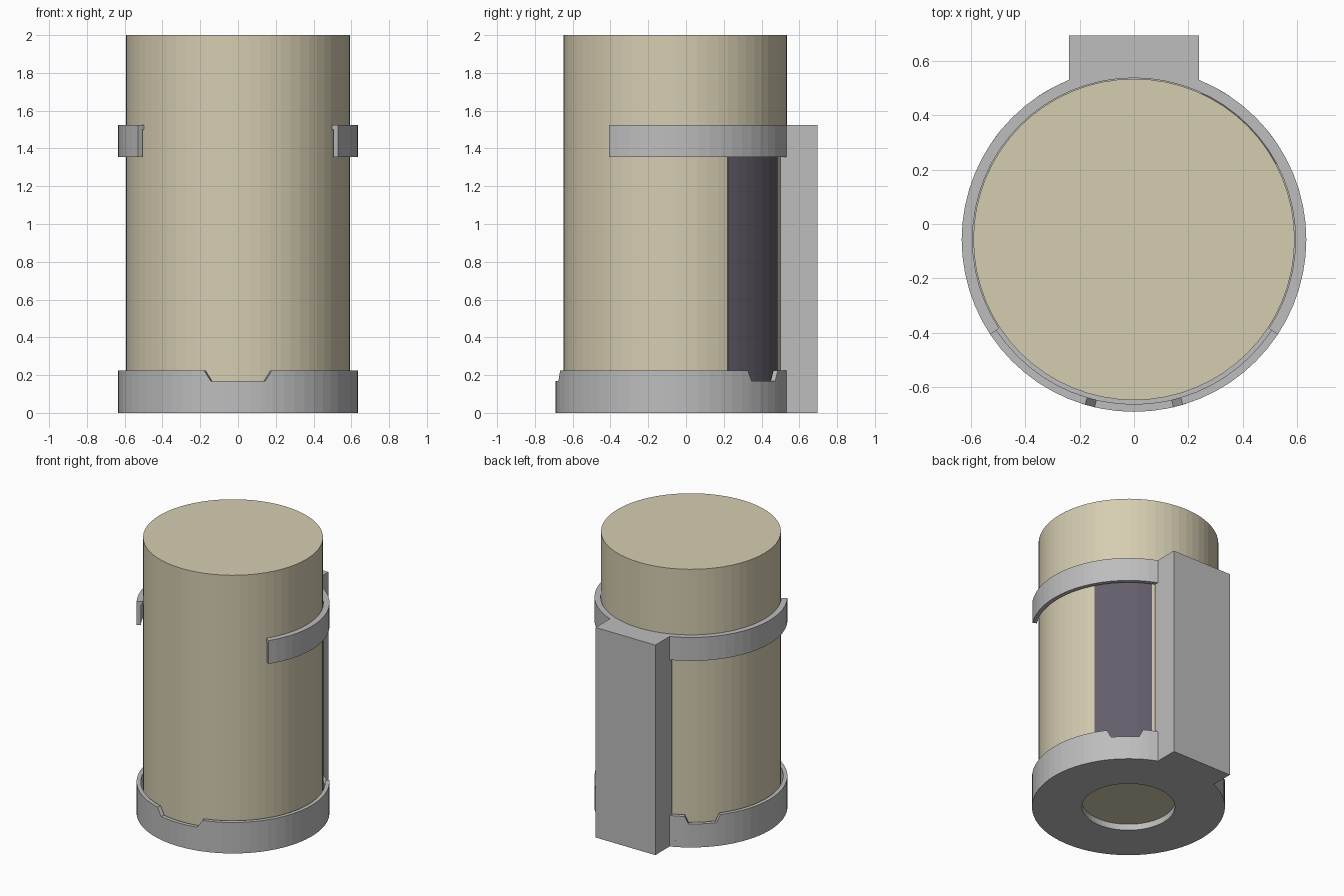
import bpy, bmesh
from math import sin, cos, acos, radians, degrees

if "Cube" in bpy.data.objects:
    bpy.data.objects.remove(bpy.data.objects["Cube"])

CY = -0.057            # y of the common cylinder axis
R_BODY, R_IN, R_OUT = 0.592, 0.607, 0.635
BASE_TOP, NOTCH_Z, FLOOR = 0.225, 0.17, 0.045
RING_Z0, RING_Z1 = 1.355, 1.525
BLOCK_X, BLOCK_Y = 0.24, 0.695
STEP = 360 / 64


def material(name, rgb):
    m = bpy.data.materials.new(name)
    m.diffuse_color = (*rgb, 1)
    m.use_nodes = True
    m.node_tree.nodes["Principled BSDF"].inputs["Base Color"].default_value = m.diffuse_color
    return m


CREAM = material("cream", (0.67, 0.61, 0.44))
GREY = material("light grey", (0.51, 0.51, 0.51))
DARK = material("dark violet grey", (0.125, 0.112, 0.145))


def finish(name, bm, mat):
    bmesh.ops.recalc_face_normals(bm, faces=bm.faces)
    me = bpy.data.meshes.new(name)
    bm.to_mesh(me)
    bm.free()
    me.materials.append(mat)
    ob = bpy.data.objects.new(name, me)
    bpy.context.collection.objects.link(ob)
    return ob


def polar(r, a):
    return r * cos(radians(a)), CY + r * sin(radians(a))


def angles(a0, a1, extra=()):
    """Facet angles between two ends, keeping exact ends and extra stops."""
    stops = [k * STEP for k in range(-64, 129)]
    inner = [s for s in stops if a0 + 0.5 < s < a1 - 0.5
             and all(abs(s - e) > 0.5 for e in extra)]
    return sorted([a0, a1, *inner, *extra])


def band(name, angs, r0, r1, z0, top, mat, closed=False):
    """Curved wall of rectangular section; top(angle) gives its upper edge."""
    bm = bmesh.new()
    rows = []
    for a in angs:
        (x0, y0), (x1, y1), t = polar(r0, a), polar(r1, a), top(a)
        rows.append([bm.verts.new(p) for p in
                     ((x0, y0, z0), (x1, y1, z0), (x1, y1, t), (x0, y0, t))])
    pairs = list(zip(rows, rows[1:]))
    if closed:
        pairs.append((rows[-1], rows[0]))
    for p, q in pairs:
        for i in range(4):
            j = (i + 1) % 4
            bm.faces.new((p[i], p[j], q[j], q[i]))
    if not closed:
        bm.faces.new(rows[0])
        bm.faces.new(rows[-1])
    return finish(name, bm, mat)


def prism(name, outline, z0, z1, mat):
    bm = bmesh.new()
    face = bm.faces.new([bm.verts.new((x, y, z0)) for x, y in outline])
    ext = bmesh.ops.extrude_face_region(bm, geom=[face], use_keep_orig=True)
    verts = [v for v in ext["geom"] if isinstance(v, bmesh.types.BMVert)]
    bmesh.ops.translate(bm, verts=verts, vec=(0, 0, z1 - z0))
    return finish(name, bm, mat)


full = [k * STEP for k in range(64)]

# Main container
prism("container", [polar(R_BODY, a) for a in full], FLOOR, 2.0, CREAM)

# Label plate on the right rear of the container
band("label", angles(27.9, 65.1), R_BODY - 0.002, R_BODY + 0.004, 0.1, lambda a: 1.4, DARK)

# Holder floor with a round hole
band("holder_floor", full, 0.306, R_OUT, 0, lambda a: FLOOR, GREY, closed=True)

# Holder rim with three notches: (centre, half width at bottom, at top)
NOTCHES = [(132, 8.4, 10.8), (270, 13.2, 16.5), (408, 8.4, 10.8)]


def rim_top(a):
    for c, lo, hi in NOTCHES:
        d = abs(a - c)
        if d < hi:
            return NOTCH_Z + (BASE_TOP - NOTCH_Z) * max(0, (d - lo) / (hi - lo))
    return BASE_TOP


side = degrees(acos(BLOCK_X / R_OUT))      # angle where rims meet the block
corners = [c + s * w for c, lo, hi in NOTCHES for w in (lo, hi) for s in (-1, 1)]
band("holder_rim", angles(180 - side, 360 + side, corners), R_IN, R_OUT, 0.0, rim_top, GREY)

# Rear mounting block, hollowed to follow the container
inner = degrees(acos(BLOCK_X / R_IN))
arc = [polar(R_IN, a) for a in angles(inner, 180 - inner)]
prism("mounting_block", arc + [(-BLOCK_X, BLOCK_Y), (BLOCK_X, BLOCK_Y)], 0, RING_Z1, GREY)

# Upper clamp arms and the thin lip along their inner top edge
END = -33.4
for name, a0, a1 in (("right_arm", END, side), ("left_arm", 180 - side, 180 - END)):
    band(name, angles(a0, a1), R_IN, R_OUT, RING_Z0, lambda a: RING_Z1, GREY)
band("clamp_lip", angles(END, 180 - END), R_BODY + 0.003, R_IN, 1.5, lambda a: RING_Z1, GREY)
